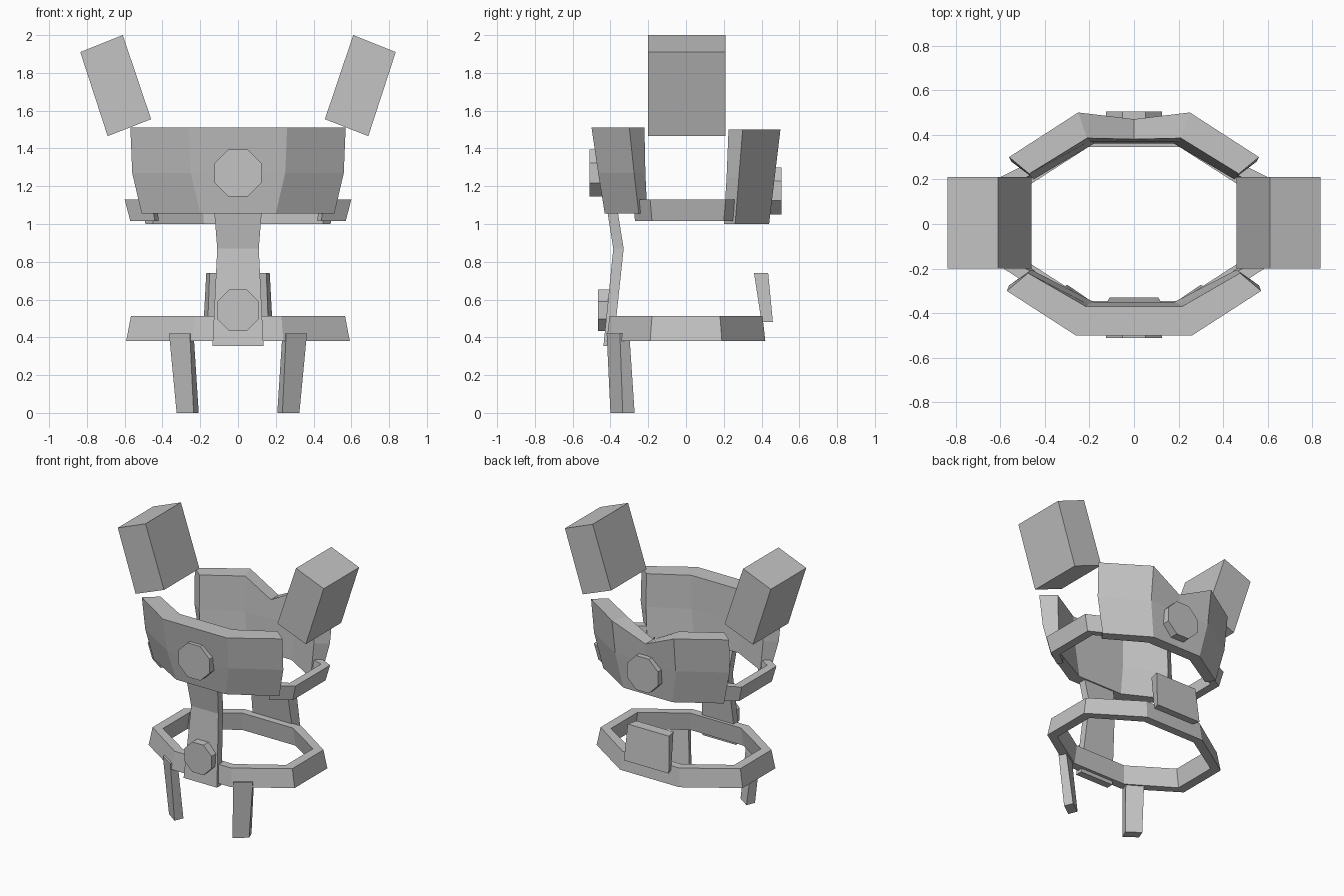
import bpy, bmesh, math
from mathutils import Matrix

if "Cube" in bpy.data.objects:
    bpy.data.objects.remove(bpy.data.objects["Cube"])

grey = bpy.data.materials.new("plain grey")
grey.diffuse_color = (0.55, 0.55, 0.55, 1)
grey.use_nodes = True
grey.node_tree.nodes["Principled BSDF"].inputs["Base Color"].default_value = grey.diffuse_color


def finish(bm, name):
    bmesh.ops.recalc_face_normals(bm, faces=bm.faces)
    me = bpy.data.meshes.new(name)
    bm.to_mesh(me)
    bm.free()
    me.materials.append(grey)
    ob = bpy.data.objects.new(name, me)
    bpy.context.collection.objects.link(ob)
    return ob


def mirror_path(half):
    """Half path from the end to the centre (x = 0), completed on the other side."""
    return half + [(-p[0], *p[1:]) for p in reversed(half[:-1])]


def shell(name, levels, closed=False):
    """Thick wall lofted through levels of (z, outer path, inner path)."""
    bm = bmesh.new()
    rows = [[[bm.verts.new((p[0], p[1], p[2] if len(p) > 2 else z)) for p in path]
             for path in (outer, inner)] for z, outer, inner in levels]
    n = len(rows[0][0])
    spans = [(i, (i + 1) % n) for i in range(n if closed else n - 1)]
    for a, b in zip(rows, rows[1:]):
        for i, j in spans:
            for s in (0, 1):
                bm.faces.new((a[s][i], a[s][j], b[s][j], b[s][i]))
        if not closed:
            for i in (0, -1):
                bm.faces.new((a[0][i], a[1][i], b[1][i], b[0][i]))
    for r in (rows[0], rows[-1]):
        for i, j in spans:
            bm.faces.new((r[0][i], r[0][j], r[1][j], r[1][i]))
    return finish(bm, name)


def loft(name, bottom, top):
    """Solid between two four-cornered ends given as 3D points."""
    bm = bmesh.new()
    a = [bm.verts.new(p) for p in bottom]
    b = [bm.verts.new(p) for p in top]
    bm.faces.new(a)
    bm.faces.new(b)
    for i in range(4):
        j = (i + 1) % 4
        bm.faces.new((a[i], a[j], b[j], b[i]))
    return finish(bm, name)


def badge(name, y0, y1, z, apothem):
    """Eight-sided disc facing along y."""
    bm = bmesh.new()
    r = apothem / math.cos(math.pi / 8)
    bmesh.ops.create_cone(bm, cap_ends=True, segments=8, radius1=r, radius2=r, depth=abs(y1 - y0))
    bmesh.ops.rotate(bm, verts=bm.verts, matrix=Matrix.Rotation(math.pi / 8, 3, 'Z'))
    bmesh.ops.rotate(bm, verts=bm.verts, matrix=Matrix.Rotation(math.pi / 2, 3, 'X'))
    bmesh.ops.translate(bm, verts=bm.verts, vec=(0, (y0 + y1) / 2, z))
    return finish(bm, name)


# Chest plate
M = mirror_path
shell("chest_plate", [
    (1.055, M([(0.51, -0.25), (0.20, -0.43), (0, -0.43)]), M([(0.46, -0.205), (0.18, -0.35), (0, -0.35)])),
    (1.27, M([(0.56, -0.275), (0.25, -0.465), (0, -0.465)]), M([(0.475, -0.215), (0.205, -0.36), (0, -0.36)])),
    (1.51, M([(0.57, -0.30), (0.26, -0.50), (0, -0.50)]), M([(0.475, -0.22), (0.215, -0.37), (0, -0.37)])),
])

# Back plate with a notched top edge
shell("back_plate", [
    (1.0, M([(0.49, 0.26), (0.20, 0.44), (0, 0.44)]), M([(0.45, 0.20), (0.18, 0.36), (0, 0.36)])),
    (1.25, M([(0.55, 0.28), (0.245, 0.47), (0, 0.465)]), M([(0.465, 0.215), (0.20, 0.37), (0, 0.37)])),
    (1.50, M([(0.56, 0.30), (0.25, 0.50), (0, 0.47, 1.385)]),
     M([(0.47, 0.225), (0.21, 0.385), (0, 0.38, 1.385)])),
])

# Waist belt
oct_path = lambda x1, y1, x2, y2: [(x1, -y1), (x2, -y2), (-x2, -y2), (-x1, -y1),
                                  (-x1, y1), (-x2, y2), (x2, y2), (x1, y1)]
shell("waist_belt", [
    (0.38, oct_path(0.592, 0.19, 0.24, 0.42), oct_path(0.525, 0.165, 0.215, 0.36)),
    (0.512, oct_path(0.567, 0.18, 0.23, 0.405), oct_path(0.50, 0.155, 0.205, 0.345)),
], closed=True)

# Abdomen panel
shell("abdomen_panel", [
    (0.355, [(-0.135, -0.437), (0.135, -0.437)], [(-0.135, -0.385), (0.135, -0.385)]),
    (0.87, [(-0.11, -0.385), (0.11, -0.385)], [(-0.11, -0.33), (0.11, -0.33)]),
    (1.12, [(-0.13, -0.425), (0.13, -0.425)], [(-0.13, -0.37), (0.13, -0.37)]),
])

# Round badges
badge("chest_badge", -0.51, -0.44, 1.27, 0.125)
badge("belt_badge", -0.465, -0.40, 0.543, 0.11)
badge("back_badge", 0.505, 0.44, 1.175, 0.125)

# Tilted pouch on the back of the belt
loft("back_pouch",
     [(-0.16, 0.40, 0.48), (0.16, 0.40, 0.48), (0.182, 0.46, 0.48), (-0.182, 0.46, 0.48)],
     [(-0.15, 0.36, 0.74), (0.15, 0.36, 0.74), (0.168, 0.435, 0.74), (-0.168, 0.435, 0.74)])

# Paired parts
for side, s in (("right", 1), ("left", -1)):
    flip = lambda pts: [(s * p[0], *p[1:]) for p in pts]
    # Shoulder block
    section = [(0.61, 2.0), (0.835, 1.91), (0.69, 1.465), (0.46, 1.555)]
    loft("shoulder_block_" + side, flip([(x, -0.20, z) for x, z in section]),
         flip([(x, 0.21, z) for x, z in section]))
    # Side strap joining the chest and back plates
    shell("side_strap_" + side, [
        (1.015, flip([(0.44, -0.27), (0.57, -0.18), (0.57, 0.20), (0.44, 0.27)]),
         flip([(0.42, -0.23), (0.51, -0.16), (0.51, 0.18), (0.42, 0.23)])),
        (1.13, flip([(0.46, -0.28), (0.60, -0.19), (0.60, 0.21), (0.46, 0.28)]),
         flip([(0.43, -0.23), (0.54, -0.17), (0.54, 0.19), (0.43, 0.23)])),
    ])
    # Hanging thigh strap
    loft("thigh_strap_" + side,
         flip([(0.235, -0.40, 0), (0.325, -0.335, 0), (0.30, -0.272, 0), (0.208, -0.335, 0)]),
         flip([(0.255, -0.42, 0.42), (0.365, -0.35, 0.42), (0.34, -0.30, 0.42), (0.235, -0.365, 0.42)]))
